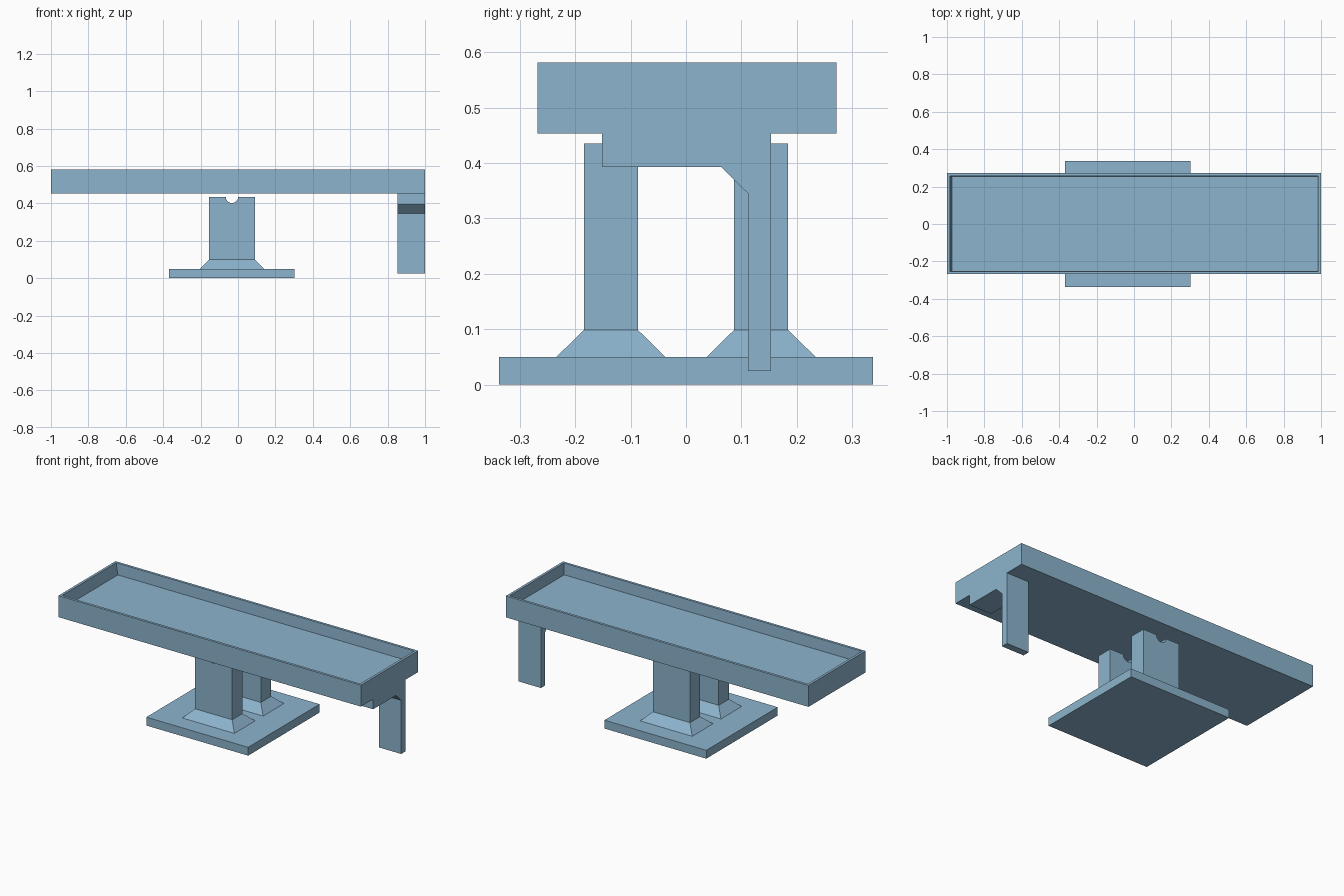
import bpy, bmesh, math

if "Cube" in bpy.data.objects:
    bpy.data.objects.remove(bpy.data.objects["Cube"])

blue = bpy.data.materials.new("steel blue")
blue.diffuse_color = (0.262, 0.456, 0.610, 1)
blue.use_nodes = True
blue.node_tree.nodes["Principled BSDF"].inputs["Base Color"].default_value = blue.diffuse_color


def finish(name, bm):
    bmesh.ops.recalc_face_normals(bm, faces=bm.faces)
    mesh = bpy.data.meshes.new(name)
    bm.to_mesh(mesh)
    bm.free()
    mesh.materials.append(blue)
    obj = bpy.data.objects.new(name, mesh)
    bpy.context.collection.objects.link(obj)
    return obj


def loft(name, rings):
    """Stack of rectangles (x0, x1, y0, y1, z), capped at both ends."""
    bm = bmesh.new()
    loops = []
    for x0, x1, y0, y1, z in rings:
        corners = ((x0, y0), (x1, y0), (x1, y1), (x0, y1))
        loops.append([bm.verts.new((x, y, z)) for x, y in corners])
    for a, b in zip(loops, loops[1:]):
        for i in range(4):
            j = (i + 1) % 4
            bm.faces.new((a[i], a[j], b[j], b[i]))
    bm.faces.new(loops[0][::-1])
    bm.faces.new(loops[-1])
    return finish(name, bm)


def prism(name, profile, place, lo, hi):
    """Extrude a 2D profile from lo to hi; place(u, v, w) gives the 3D point."""
    bm = bmesh.new()
    a = [bm.verts.new(place(u, v, lo)) for u, v in profile]
    b = [bm.verts.new(place(u, v, hi)) for u, v in profile]
    n = len(a)
    for i in range(n):
        j = (i + 1) % n
        bm.faces.new((a[i], a[j], b[j], b[i]))
    bm.faces.new(a[::-1])
    bm.faces.new(b)
    return finish(name, bm)


# Base plate
loft("base_plate", [(-0.37, 0.303, -0.337, 0.337, 0), (-0.37, 0.303, -0.337, 0.337, 0.05)])

# Two posts with a round bearing notch on top, each on a flared foot
px0, px1, top, r = -0.155, 0.09, 0.435, 0.033
cx = (px0 + px1) / 2
notch = [(cx + r * math.cos(t), top - r * math.sin(t))
         for t in (math.pi * i / 16 for i in range(17))]
post = [(px0, 0.099), (px1, 0.099), (px1, top)] + notch + [(px0, top)]
for side, y0, y1 in (("front", -0.184, -0.087), ("back", 0.087, 0.184)):
    prism(side + "_post", post, lambda u, v, w: (u, w, v), y0, y1)
    f = 0.05
    loft(side + "_foot", [(px0 - f, px1 + f, y0 - f, y1 + f, 0.05), (px0, px1, y0, y1, 0.099)])

# Open tray with thin walls and a slightly sloped left end
loft("tray", [
    (-1, 1, -0.268, 0.272, 0.453),
    (-1, 1, -0.268, 0.272, 0.581),
    (-0.985, 0.985, -0.253, 0.257, 0.581),
    (-0.972, 0.98, -0.25, 0.254, 0.513),
])

# Bracket under the right end, with a chamfered arm and a hanging leg
bracket = [(-0.152, 0.453), (-0.152, 0.393), (0.063, 0.393), (0.112, 0.345),
           (0.112, 0.025), (0.153, 0.025), (0.153, 0.453)]
prism("end_bracket", bracket, lambda u, v, w: (w, u, v), 0.852, 1.0)
